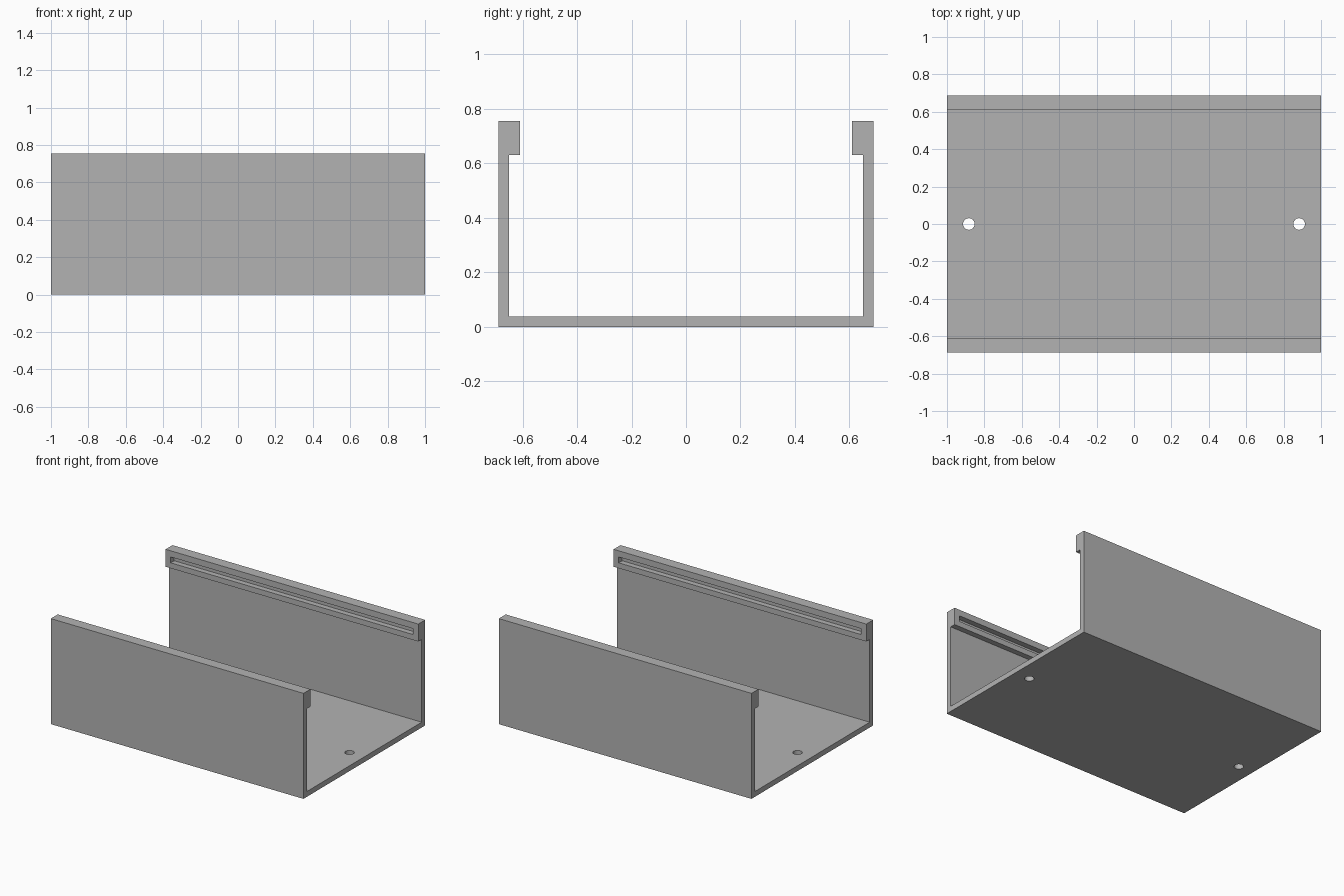
import bpy
import bmesh
from mathutils import Matrix, Vector

default = bpy.data.objects.get("Cube")
if default:
    bpy.data.objects.remove(default, do_unlink=True)

# Main dimensions
LENGTH, HALF_W, HEIGHT = 2.0, 0.688, 0.755
INNER, FLOOR = 0.649, 0.038
LIP_Y, LIP_Z = 0.61, 0.63

grey = bpy.data.materials.new("plain grey")
grey.use_nodes = True
colour = (0.45, 0.45, 0.45, 1)
grey.diffuse_color = colour
grey.node_tree.nodes["Principled BSDF"].inputs["Base Color"].default_value = colour


def make_object(name, bm):
    bmesh.ops.recalc_face_normals(bm, faces=bm.faces)
    mesh = bpy.data.meshes.new(name)
    bm.to_mesh(mesh)
    bm.free()
    mesh.materials.append(grey)
    obj = bpy.data.objects.new(name, mesh)
    bpy.context.collection.objects.link(obj)
    return obj


# Channel: half profile mirrored across the middle, then extruded lengthwise
half = [(HALF_W, 0), (HALF_W, HEIGHT), (LIP_Y, HEIGHT),
        (LIP_Y, LIP_Z), (INNER, LIP_Z), (INNER, FLOOR)]
profile = half + [(-y, z) for y, z in reversed(half)]
bm = bmesh.new()
end = bm.faces.new([bm.verts.new((-LENGTH / 2, y, z)) for y, z in profile])
extruded = bmesh.ops.extrude_face_region(bm, geom=[end])["geom"]
bmesh.ops.translate(bm, vec=(LENGTH, 0, 0),
                    verts=[v for v in extruded if isinstance(v, bmesh.types.BMVert)])
channel = make_object("channel", bm)

# Cutters: a long slot in each lip and a screw hole near each end of the floor
bm = bmesh.new()
for side in (-1, 1):
    slot = Matrix.LocRotScale(Vector((0, side * (INNER - 0.05), 0.69)), None,
                              Vector((1.92, 0.1, 0.042)))
    bmesh.ops.create_cube(bm, size=1, matrix=slot)
    bmesh.ops.create_cone(bm, cap_ends=True, segments=32, radius1=0.031, radius2=0.031,
                          depth=0.2, matrix=Matrix.Translation((side * 0.883, 0, 0)))
cutter = make_object("slot_and_hole_cutter", bm)
cutter.hide_render = True

# Apply the cut so that the channel is plain geometry
cut = channel.modifiers.new("cut", 'BOOLEAN')
cut.operation = 'DIFFERENCE'
cut.solver = 'EXACT'
cut.object = cutter
bpy.context.view_layer.objects.active = channel
channel.select_set(True)
bpy.ops.object.modifier_apply(modifier=cut.name)
bpy.data.objects.remove(cutter, do_unlink=True)
bpy.ops.object.shade_smooth_by_angle()
